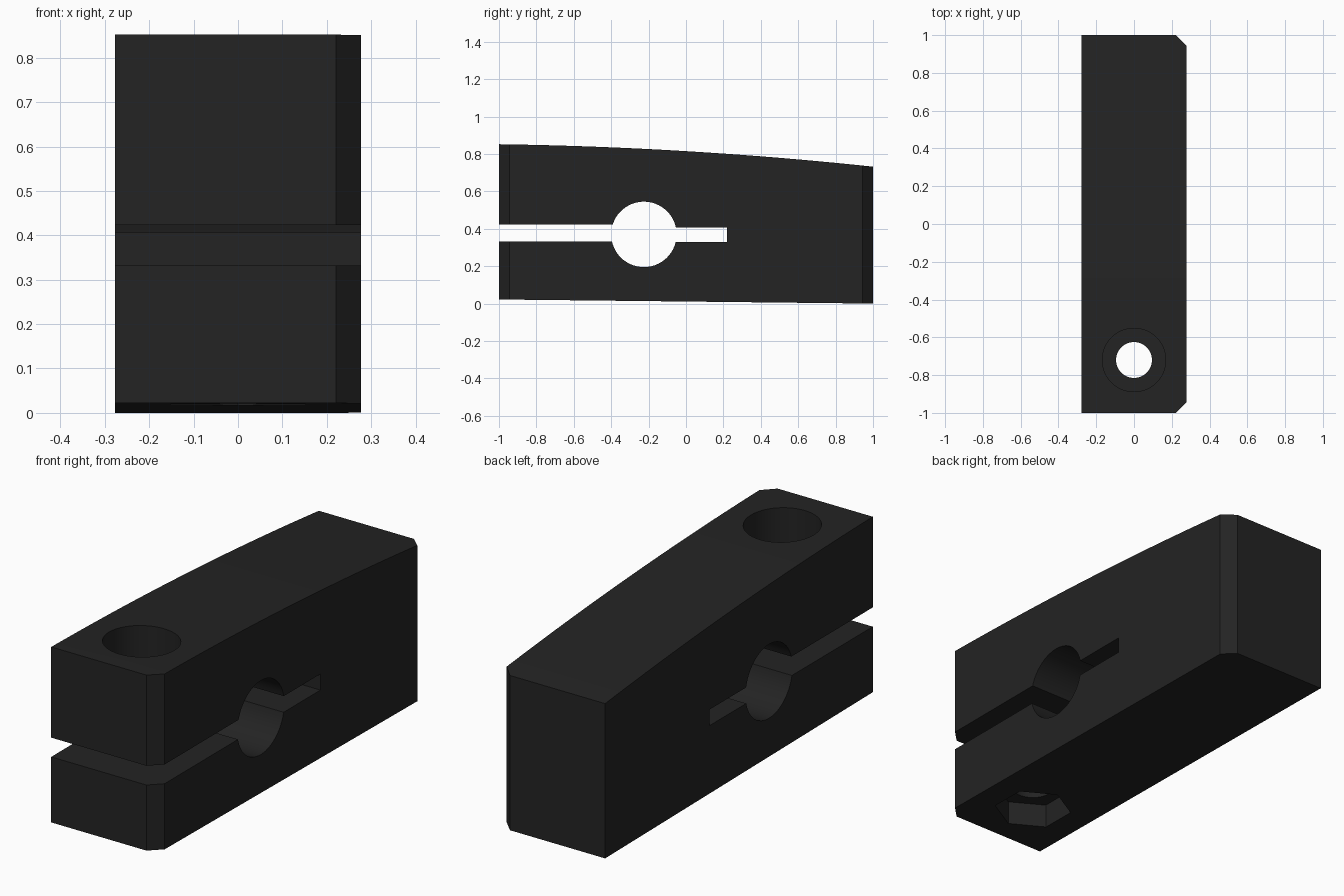
import bpy, bmesh, math
from mathutils import Vector

if "Cube" in bpy.data.objects:
    bpy.data.objects.remove(bpy.data.objects["Cube"])

HALF_W = 0.277            # half thickness in x
CHAMFER = 0.056
BORE_Y, BORE_Z, BORE_R = -0.225, 0.37, 0.175
SCREW_Y = -0.72

dark = bpy.data.materials.new("black plastic")
dark.diffuse_color = (0.017, 0.017, 0.017, 1)
dark.use_nodes = True
dark.node_tree.nodes["Principled BSDF"].inputs["Base Color"].default_value = dark.diffuse_color


def to_object(bm, name):
    bmesh.ops.recalc_face_normals(bm, faces=bm.faces)
    mesh = bpy.data.meshes.new(name)
    bm.to_mesh(mesh)
    bm.free()
    mesh.materials.append(dark)
    obj = bpy.data.objects.new(name, mesh)
    bpy.context.collection.objects.link(obj)
    return obj


def arc(start, end, steps):
    angles = [start + (end - start) * i / steps for i in range(steps + 1)]
    return [(BORE_Y + BORE_R * math.cos(a), BORE_Z + BORE_R * math.sin(a)) for a in angles]


def height_angle(z):
    return math.asin((z - BORE_Z) / BORE_R)


# Side profile: sloping base, bowed top, clamping slot and round bore
profile = [(-1, 0.022), (1, 0.0)]
top_y = [1 - i / 10 for i in range(21)]
profile += [(y, 0.815 - 0.06 * y - 0.023 * y * y) for y in top_y]
profile += [(-1, 0.423)]
profile += arc(math.pi - height_angle(0.423), height_angle(0.406), 24)
profile += [(0.22, 0.406), (0.22, 0.33)]
profile += arc(height_angle(0.33), -math.pi - height_angle(0.332), 24)
profile += [(-1, 0.332)]

# Clamp body, extruded across the thickness
bm = bmesh.new()
face = bm.faces.new([bm.verts.new((-HALF_W, y, z)) for y, z in profile])
ext = bmesh.ops.extrude_face_region(bm, geom=[face])
moved = [v for v in ext["geom"] if isinstance(v, bmesh.types.BMVert)]
bmesh.ops.translate(bm, verts=moved, vec=Vector((2 * HALF_W, 0, 0)))
bmesh.ops.recalc_face_normals(bm, faces=bm.faces)

# Chamfer the upright edges of the right side at both ends
edges = [e for e in bm.edges
         if all(v.co.x > 0.2 and abs(v.co.y) > 0.999 for v in e.verts)
         and e.verts[0].co.y * e.verts[1].co.y > 0]
bmesh.ops.bevel(bm, geom=edges, offset=CHAMFER, segments=1, affect='EDGES')
body = to_object(bm, "clamp_body")


def cut(name, radius, z0, z1, sides, turn=0.0):
    """Cut an upright prism out of the body at the screw position."""
    bm = bmesh.new()
    ring = [(radius * math.cos(turn + math.tau * i / sides),
             SCREW_Y + radius * math.sin(turn + math.tau * i / sides))
            for i in range(sides)]
    low = [bm.verts.new((x, y, z0)) for x, y in ring]
    high = [bm.verts.new((x, y, z1)) for x, y in ring]
    bm.faces.new(low[::-1])
    bm.faces.new(high)
    for i in range(sides):
        j = (i + 1) % sides
        bm.faces.new((low[i], low[j], high[j], high[i]))
    cutter = to_object(bm, name)
    cutter.hide_render = True
    mod = body.modifiers.new(name, 'BOOLEAN')
    mod.operation = 'DIFFERENCE'
    mod.solver = 'EXACT'
    mod.object = cutter
    bpy.context.view_layer.objects.active = body
    bpy.ops.object.modifier_apply(modifier=name)
    bpy.data.objects.remove(cutter)


# Screw hole, screw head recess and hexagonal nut pocket
cut("screw_hole", 0.095, -0.2, 1.2, 40)
cut("head_recess", 0.168, 0.64, 1.2, 48)
cut("nut_pocket", 0.175, -0.2, 0.135, 6, math.pi / 6)

# Smooth the curved walls and keep the corners crisp
bpy.ops.object.select_all(action='DESELECT')
body.select_set(True)
bpy.context.view_layer.objects.active = body
bpy.ops.object.shade_smooth_by_angle(angle=math.radians(25))
